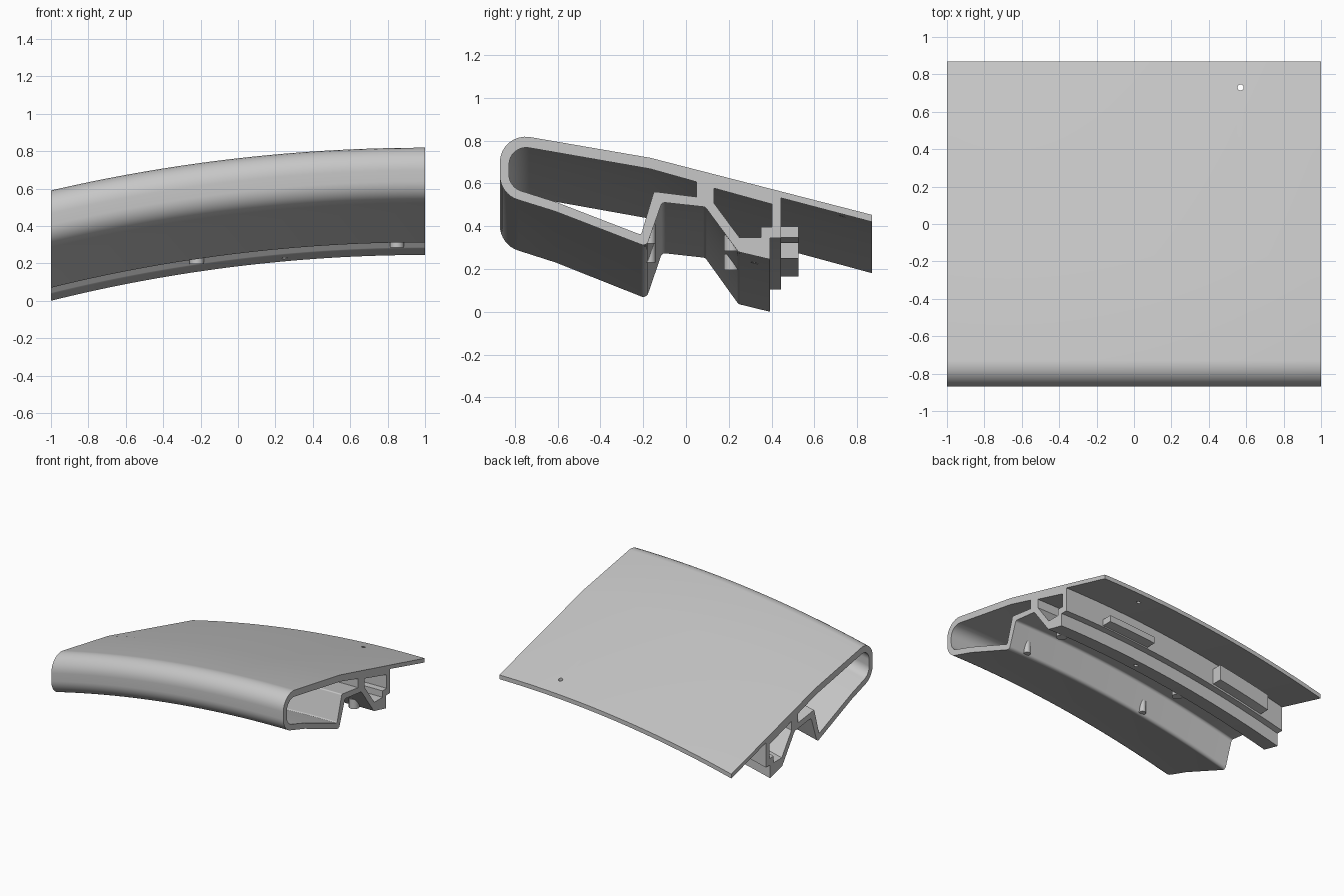
import bpy, bmesh, math
from mathutils import Vector

cube = bpy.data.objects.get("Cube")
if cube:
    bpy.data.objects.remove(cube, do_unlink=True)

ARC_CENTRE_Z = -8.05

grey = bpy.data.materials.new("plain_grey")
grey.use_nodes = True
grey.diffuse_color = (0.57, 0.57, 0.57, 1)
grey.node_tree.nodes["Principled BSDF"].inputs["Base Color"].default_value = grey.diffuse_color


def arc_z(x, z):
    """Height at x of a profile point that has height z at the x = 1 end."""
    radius = z - ARC_CENTRE_Z
    return ARC_CENTRE_Z + math.sqrt(radius ** 2 - (x - 1) ** 2)


def rounded(points, steps=8):
    """Replace each corner (y, z, r) that has a radius by a tangent arc."""
    out = []
    for i, (y, z, *r) in enumerate(points):
        p = Vector((0, y, z))
        if not r:
            out.append(p)
            continue
        before = Vector((0, *points[i - 1][:2]))
        after = Vector((0, *points[(i + 1) % len(points)][:2]))
        u, v = (before - p).normalized(), (after - p).normalized()
        half = u.angle(v) / 2
        reach = r[0] / math.tan(half)
        c = p + (u + v).normalized() * r[0] / math.sin(half)
        a, b = (p + u * reach - c).normalized(), (p + v * reach - c).normalized()
        out += [c + a.slerp(b, k / steps).normalized() * r[0] for k in range(steps + 1)]
    return out


def finish(name, bm):
    bmesh.ops.recalc_face_normals(bm, faces=bm.faces)
    mesh = bpy.data.meshes.new(name)
    bm.to_mesh(mesh)
    bm.free()
    mesh.materials.append(grey)
    obj = bpy.data.objects.new(name, mesh)
    bpy.context.collection.objects.link(obj)
    return obj


def sweep(name, loops, x0=-1, x1=1, steps=40):
    """Sweep a profile (outline plus holes) along the arc and cap both ends."""
    bm = bmesh.new()
    caps = [[], []]
    for loop in loops:
        rings = []
        for k in range(steps + 1):
            x = x0 + (x1 - x0) * k / steps
            rings.append([bm.verts.new((x, p.y, arc_z(x, p.z))) for p in loop])
        n = len(loop)
        for a, b in zip(rings, rings[1:]):
            for i in range(n):
                j = (i + 1) % n
                bm.faces.new((a[i], a[j], b[j], b[i]))
        for cap, ring in zip(caps, (rings[0], rings[-1])):
            cap += [bm.edges.get((ring[i], ring[(i + 1) % n])) for i in range(n)]
    for cap in caps:
        bmesh.ops.triangle_fill(bm, edges=cap, use_beauty=True)
    return finish(name, bm)


def cylinder(name, x, y, z0, z1, radius):
    """Upright cylinder whose heights follow the arc."""
    bm = bmesh.new()
    bmesh.ops.create_cone(bm, cap_ends=True, segments=24, radius1=radius,
                          radius2=radius, depth=z1 - z0)
    bmesh.ops.translate(bm, verts=bm.verts, vec=(x, y, arc_z(x, (z0 + z1) / 2)))
    return finish(name, bm)


def activate(obj):
    bpy.ops.object.select_all(action='DESELECT')
    obj.select_set(True)
    bpy.context.view_layer.objects.active = obj


# Cross-section: outline, nose cavity and the small cavity beside the wall
outline = rounded([
    (0.87, 0.453), (-0.168, 0.72), (-0.87, 0.841, 0.12), (-0.87, 0.55, 0.12),
    (-0.61, 0.469), (-0.185, 0.305, 0.025), (-0.112, 0.512, 0.02), (0.09, 0.49, 0.02),
    (0.245, 0.28, 0.02), (0.393, 0.245), (0.393, 0.345), (0.445, 0.345),
    (0.445, 0.532), (0.87, 0.42)])
nose_cavity = rounded([
    (0.05, 0.607), (-0.168, 0.668), (-0.827, 0.783, 0.08), (-0.827, 0.583, 0.08),
    (-0.61, 0.514), (-0.21, 0.36, 0.01), (-0.15, 0.562, 0.01), (0.05, 0.537)])
wall_cavity = rounded([
    (0.13, 0.578), (0.402, 0.503), (0.402, 0.397), (0.35, 0.397),
    (0.35, 0.347), (0.25, 0.347), (0.13, 0.509)])
panel = sweep("curved_panel", [outline, nose_cavity, wall_cavity])

# Drilled holes in the rear sheet and the lower hook
for x, y, z0, z1 in ((0.57, 0.73, 0.3, 0.7), (0.25, 0.32, 0.15, 0.42)):
    cutter = cylinder("hole_cutter", x, y, z0, z1, 0.016)
    cutter.hide_render = True
    cut = panel.modifiers.new("hole", 'BOOLEAN')
    cut.operation, cut.solver, cut.object = 'DIFFERENCE', 'EXACT', cutter
    activate(panel)
    bpy.ops.object.modifier_apply(modifier=cut.name)
    bpy.data.objects.remove(cutter, do_unlink=True)
parts = [panel]

# Blocks on the back of the wall
for name, x0, x1, z0, z1 in (("small_wall_block", 0.25, 0.66, 0.355, 0.405),
                             ("large_wall_block", -0.8, -0.36, 0.36, 0.48)):
    profile = [Vector((0, y, z)) for y, z in
               ((0.44, z0), (0.525, z0), (0.525, z1), (0.44, z1))]
    parts.append(sweep(name, [profile], x0, x1, 10))

# Pegs under the spring arm and the hook
for x in (-0.22, 0.85):
    parts.append(cylinder("arm_peg", x, -0.168, 0.32, 0.41, 0.025))
    parts.append(cylinder("hook_peg", x, 0.215, 0.285, 0.36, 0.038))

for part in parts:
    activate(part)
    bpy.ops.object.shade_smooth_by_angle(angle=math.radians(25))
    weighted = part.modifiers.new("flat_weighting", 'WEIGHTED_NORMAL')
    weighted.keep_sharp = True
